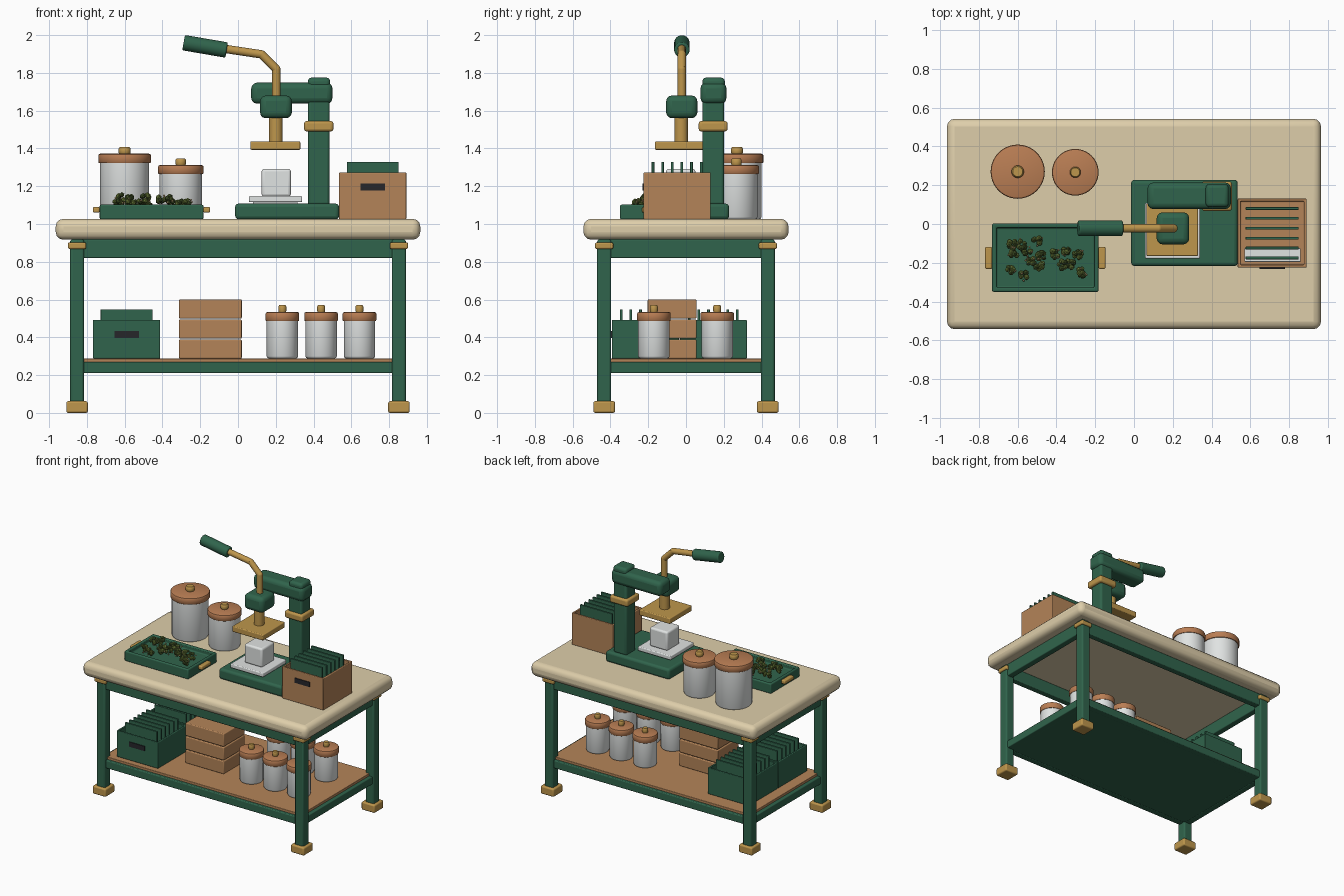
import bpy, bmesh, math, random
from mathutils import Vector, Matrix

if "Cube" in bpy.data.objects:
    bpy.data.objects.remove(bpy.data.objects["Cube"])

random.seed(4)


def material(name, rgb):
    m = bpy.data.materials.new(name)
    m.diffuse_color = [(c / 255 / 12.92 if c < 11 else ((c / 255 + 0.055) / 1.055) ** 2.4) for c in rgb] + [1]
    m.use_nodes = True
    m.node_tree.nodes["Principled BSDF"].inputs["Base Color"].default_value = m.diffuse_color
    return m


GREEN = material("painted green", (48, 100, 76))
BEIGE = material("pale stone", (222, 206, 170))
BRASS = material("brass", (190, 150, 76))
TAN = material("light wood", (180, 132, 88))
LID = material("lid wood", (186, 126, 84))
WHITE = material("milky white", (224, 227, 226))
BLACK = material("label black", (38, 38, 42))
OLIVE = material("herb green", (108, 126, 58))
DARK = material("herb dark green", (70, 88, 42))
PALE = material("herb tips", (206, 176, 126))


def finish(name, bm, mats, bevel=0, segments=3):
    me = bpy.data.meshes.new(name)
    bmesh.ops.recalc_face_normals(bm, faces=bm.faces)
    bm.to_mesh(me)
    bm.free()
    ob = bpy.data.objects.new(name, me)
    bpy.context.collection.objects.link(ob)
    for m in mats:
        me.materials.append(m)
    if bevel:
        mod = ob.modifiers.new("soft edges", "BEVEL")
        mod.width, mod.segments, mod.limit_method = bevel, segments, "ANGLE"
    bpy.context.view_layer.objects.active = ob
    ob.select_set(True)
    bpy.ops.object.shade_smooth_by_angle(angle=math.radians(40))
    ob.select_set(False)
    return ob


def box(name, x, y, z, mat, bevel=0.006, wall=0, floor=0.02):
    """Box from (min, max) pairs; a wall thickness makes it an open container."""
    bm = bmesh.new()
    size = [b - a for a, b in (x, y, z)]
    mid = [(a + b) / 2 for a, b in (x, y, z)]
    bmesh.ops.create_cube(bm, size=1, matrix=Matrix.Translation(mid) @ Matrix.Diagonal((*size, 1)))
    if wall:
        bm.normal_update()
        top = max(bm.faces, key=lambda f: f.calc_center_median().z)
        bmesh.ops.inset_region(bm, faces=[top], thickness=wall)
        new = bmesh.ops.extrude_face_region(bm, geom=[top])["geom"]
        verts = [v for v in new if isinstance(v, bmesh.types.BMVert)]
        bmesh.ops.translate(bm, verts=verts, vec=(0, 0, z[0] + floor - z[1]))
        if top.is_valid:
            bmesh.ops.delete(bm, geom=[top], context="FACES_ONLY")
    return finish(name, bm, [mat], bevel)


def rod(name, a, b, r, mat, bevel=0.0, ball=False):
    a, b = Vector(a), Vector(b)
    bm = bmesh.new()
    turn = (b - a).to_track_quat("Z", "Y").to_matrix().to_4x4()
    bmesh.ops.create_cone(bm, cap_ends=True, segments=24, radius1=r, radius2=r, depth=(b - a).length,
                          matrix=Matrix.Translation((a + b) / 2) @ turn)
    if ball:
        bmesh.ops.create_uvsphere(bm, u_segments=20, v_segments=12, radius=r, matrix=Matrix.Translation(b))
    return finish(name, bm, [mat], bevel)


def lathe(name, profile, x, y, mat):
    bm = bmesh.new()
    vs = [bm.verts.new((x + r, y, z)) for r, z in profile]
    es = [bm.edges.new(p) for p in zip(vs, vs[1:])]
    bmesh.ops.spin(bm, geom=vs + es, cent=(x, y, 0), axis=(0, 0, 1), angle=math.tau, steps=40)
    bmesh.ops.remove_doubles(bm, verts=bm.verts, dist=1e-5)
    return finish(name, bm, [mat])


def jar(name, x, y, z, r, lid_z, lid_h, knob_r, knob_h):
    e, R, t = 0.012, r * 1.075, lid_z + lid_h
    lathe(name + "_body", [(0, z), (r - e, z), (r - e / 3, z + e / 3), (r, z + e), (r, lid_z), (0, lid_z)], x, y, WHITE)
    lathe(name + "_lid", [(0, lid_z), (R - 0.004, lid_z), (R, lid_z + 0.005), (R, t - 0.009),
                          (R - 0.003, t - 0.003), (R - 0.01, t), (0, t)], x, y, LID)
    k, top = knob_r, t + knob_h
    lathe(name + "_knob", [(0, t), (k * .9, t), (k, t + .006), (k, top - .008), (k * .8, top), (0, top)], x, y, BRASS)


def buds(name, places):
    """Clusters of little lobes with pale tips."""
    bm = bmesh.new()
    for p in places:
        for i in range(13):
            d = Vector([random.uniform(-1, 1) for _ in range(3)]).normalized()
            tip = i > 9
            r = 0.006 if tip else random.uniform(0.011, 0.017)
            m = Matrix.Translation(Vector(p) + d * (0.03 if tip else 0.02))
            geo = bmesh.ops.create_icosphere(bm, subdivisions=1, radius=r, matrix=m)
            for f in {f for v in geo["verts"] for f in v.link_faces}:
                f.material_index = 2 if tip else (i % 3 == 0)
    return finish(name, bm, [OLIVE, DARK, PALE])


def file_crate(name, x, y, z, h, mat):
    """Open crate with a front label and upright sheets."""
    w = 0.178
    box(name, (x - w, x + w), (y - w, y + w), (z, z + h), mat, 0.005, wall=0.02)
    box(name + "_label", (x - .065, x + .065), (y - w - .006, y - w + .003), (z + h - .095, z + h - .058), BLACK, 0)
    for i in range(6):
        sy = y - 0.128 + i * 0.051
        box(f"{name}_sheet_{i}", (x - .137, x + .137), (sy - .007, sy + .007), (z + .02, z + h + .056), GREEN, 0.002)


# Table top, legs, feet and collars
box("table_top", (-.965, .965), (-.543, .543), (.917, 1.027), BEIGE, 0.04)
for sx in (-1, 1):
    for sy in (-1, 1):
        cx, cy = sx * .852, sy * .433
        for part, half, z, mat, bev in (("leg", .037, (.03, .918), GREEN, .012),
                                        ("foot", .057, (0, .062), BRASS, .01),
                                        ("collar", .048, (.868, .902), BRASS, .008)):
            box(part, (cx - half, cx + half), (cy - half, cy + half), z, mat, bev)

# Aprons and lower shelf
for s in (-1, 1):
    box("long_apron", (-.84, .84), (s * .433 - .025, s * .433 + .025), (.82, .918), GREEN)
    box("side_apron", (s * .852 - .025, s * .852 + .025), (-.42, .42), (.82, .918), GREEN)
    box("long_rail", (-.84, .84), (s * .433 - .025, s * .433 + .025), (.21, .27), GREEN)
    box("side_rail", (s * .852 - .025, s * .852 + .025), (-.42, .42), (.21, .27), GREEN)
box("shelf_underside", (-.85, .85), (-.43, .43), (.212, .266), GREEN, 0)
box("shelf_board", (-.85, .85), (-.435, .435), (.266, .288), TAN, .004)

# Press frame
box("press_base", (-.015, .535), (-.217, .228), (1.025, 1.108), GREEN, .018)
box("press_column", (.37, .485), (.087, .202), (1.1, 1.72), GREEN, .015)
box("column_band", (.35, .505), (.067, .22), (1.49, 1.545), BRASS, .014)
box("press_arm", (.07, .5), (.077, .214), (1.637, 1.748), GREEN, .03)
box("column_cap", (.37, .488), (.087, .206), (1.72, 1.775), GREEN, .02)
box("press_head", (.117, .285), (-.105, .06), (1.56, 1.68), GREEN, .03)
rod("press_shaft", (.2, -.025, 1.42), (.2, -.025, 1.58), .036, BRASS)
box("press_plate", (.065, .33), (-.165, .105), (1.393, 1.437), BRASS, .006)
box("plate_riser", (.08, .315), (-.15, .09), (1.1, 1.12), WHITE, 0)
box("lower_plate", (.057, .34), (-.178, .108), (1.116, 1.148), WHITE, .006)
box("pressed_block", (.125, .28), (-.105, .05), (1.145, 1.292), WHITE, .014)

# Press crank
crank = [(.203, -.022, 1.67), (.203, -.022, 1.82), (.125, -.022, 1.898), (-.075, -.022, 1.928)]
for a, b in zip(crank, crank[1:]):
    rod("crank_rod", a, b, .022, BRASS, ball=b != crank[-1])
rod("crank_grip", (-.06, -.022, 1.921), (-.288, -.022, 1.96), .041, GREEN, .008)

# Jars
jar("large_jar", -.6, .27, 1.025, .13, 1.322, .05, .032, .035)
jar("medium_jar", -.303, .267, 1.025, .112, 1.265, .047, .028, .035)
for i, x in enumerate((.235, .44, .643)):
    for j, y in enumerate((-.17, .165)):
        jar(f"shelf_jar_{i}_{j}", x, y, .288, .083, .486, .048, .021, .036)

# Herb tray
box("herb_tray", (-.732, -.183), (-.35, .003), (1.025, 1.102), GREEN, .008, wall=.032, floor=.045)
for x in (-.75, -.165):
    box("tray_handle", (x - .018, x + .018), (-.232, -.118), (1.06, 1.09), BRASS, .008)
spots = [(-.63, -.10), (-.58, -.105), (-.55, -.14), (-.50, -.09), (-.62, -.15), (-.53, -.195), (-.48, -.165),
         (-.49, -.215), (-.64, -.24), (-.57, -.265), (-.41, -.155), (-.35, -.135), (-.29, -.155),
         (-.37, -.21), (-.33, -.205), (-.27, -.25)]
buds("herb_buds", [(x, y, 1.105 + .03 * (i % 3 == 1)) for i, (x, y) in enumerate(spots)])

# File crates
file_crate("wood_crate", .713, -.047, 1.025, .248, TAN)
box("crate_pad", (.57, .86), (-.195, -.125), (1.045, 1.2), WHITE, .003)
file_crate("front_green_crate", -.59, -.215, .288, .204, GREEN)
file_crate("rear_green_crate", -.59, .145, .288, .204, GREEN)

# Stacked boxes
for i in range(3):
    z = .288 + i * .106
    box(f"stacked_box_{i}", (-.312, .02), (-.203, .056), (z, z + .1), TAN, .006)
